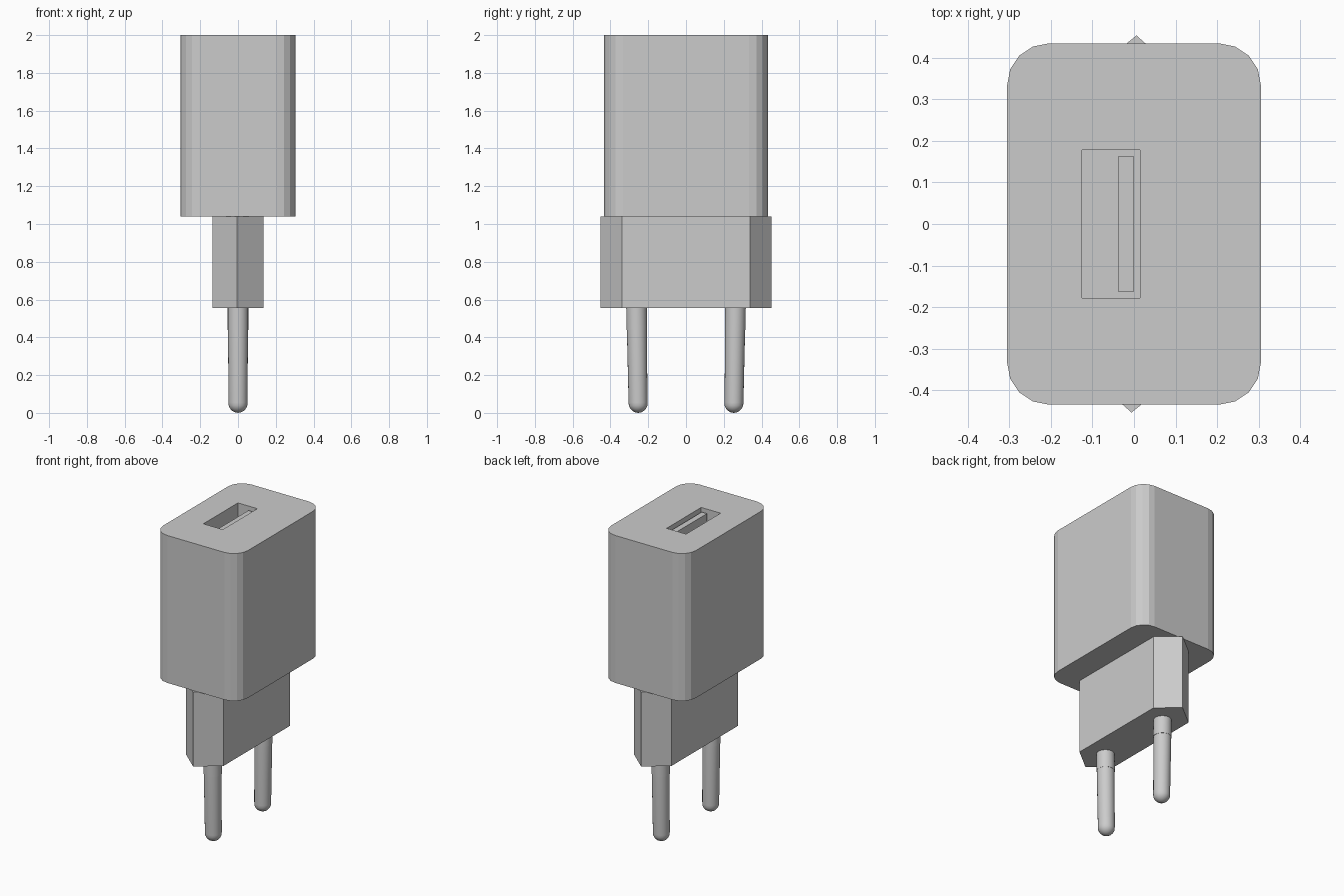
import bpy, bmesh, math
from mathutils import Matrix

if "Cube" in bpy.data.objects:
    bpy.data.objects.remove(bpy.data.objects["Cube"])


def finish(bm, name):
    bmesh.ops.recalc_face_normals(bm, faces=bm.faces[:])
    mesh = bpy.data.meshes.new(name)
    bm.to_mesh(mesh)
    bm.free()
    obj = bpy.data.objects.new(name, mesh)
    bpy.context.collection.objects.link(obj)
    return obj


def prism(name, outline, z0, z1):
    """Extrude a flat outline straight up from z0 to z1."""
    bm = bmesh.new()
    face = bm.faces.new([bm.verts.new((x, y, z0)) for x, y in outline])
    top = bmesh.ops.extrude_face_region(bm, geom=[face])["geom"]
    verts = [v for v in top if isinstance(v, bmesh.types.BMVert)]
    bmesh.ops.translate(bm, verts=verts, vec=(0, 0, z1 - z0))
    return finish(bm, name)


def rect(x0, x1, y):
    return [(x0, -y), (x1, -y), (x1, y), (x0, y)]


def rounded_rect(hx, hy, r, steps):
    pts = []
    for k, (sx, sy) in enumerate([(1, 1), (-1, 1), (-1, -1), (1, -1)]):
        for i in range(steps + 1):
            a = math.pi / 2 * (k + i / steps)
            pts.append((sx * (hx - r) + r * math.cos(a),
                        sy * (hy - r) + r * math.sin(a)))
    return pts


# Charger housing with a faceted corner radius
housing = prism("housing", rounded_rect(0.305, 0.434, 0.1, 4), 1.04, 2.0)

# Socket recess cut into the top
cutter = prism("socket_cutter", rect(-0.125, 0.015, 0.178), 1.7, 2.1)
cut = housing.modifiers.new("socket", 'BOOLEAN')
cut.object = cutter
cut.solver = 'EXACT'
bpy.context.view_layer.objects.active = housing
bpy.ops.object.modifier_apply(modifier=cut.name)
bpy.data.objects.remove(cutter)

# Contact tongue inside the socket
prism("socket_tongue", rect(-0.038, 0.0, 0.162), 1.69, 1.98)

# Plug block with pointed ends
half = [(0.135, -0.34), (0.135, 0.34), (0.006, 0.453)]
block = half + [(-x, -y) for x, y in half]
prism("plug_block", block, 0.555, 1.04)

# Pins: lathed profile, leaning slightly towards each other
profile = [(0.0, 0.0), (0.016, 0.003), (0.031, 0.011), (0.042, 0.023),
           (0.049, 0.038), (0.05, 0.055), (0.053, 0.44), (0.0545, 0.44),
           (0.0545, 0.57), (0.0, 0.57)]
for side, name in ((-1, "left_pin"), (1, "right_pin")):
    bm = bmesh.new()
    verts = [bm.verts.new((r, 0, z)) for r, z in profile]
    edges = [bm.edges.new(pair) for pair in zip(verts, verts[1:])]
    bmesh.ops.spin(bm, geom=verts + edges, cent=(0, 0, 0), axis=(0, 0, 1),
                   angle=math.tau, steps=24, use_merge=True)
    bmesh.ops.remove_doubles(bm, verts=bm.verts[:], dist=0.0002)
    lean = Matrix.Identity(4)
    lean[1][2] = side * 0.016
    lean[1][3] = side * 0.253
    bm.transform(lean)
    pin = finish(bm, name)
    bpy.ops.object.select_all(action='DESELECT')
    pin.select_set(True)
    bpy.context.view_layer.objects.active = pin
    bpy.ops.object.shade_smooth_by_angle(angle=math.radians(35))
